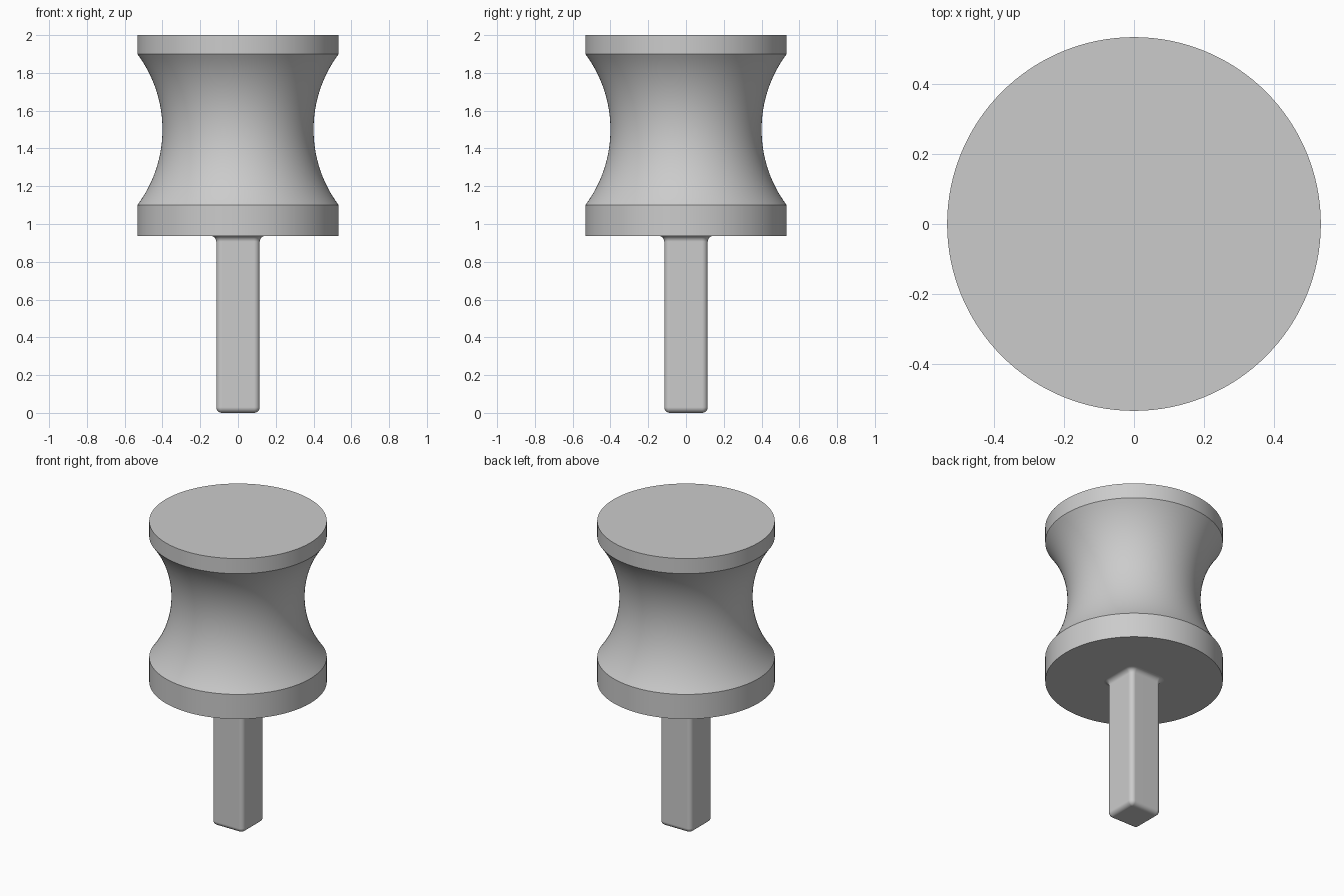
import bpy, bmesh
from math import sin, cos, pi, asin, sqrt

cube = bpy.data.objects.get("Cube")
if cube:
    bpy.data.objects.remove(cube, do_unlink=True)

grey = bpy.data.materials.new("plain_grey")
grey.use_nodes = True
colour = (0.6, 0.6, 0.6, 1)
grey.diffuse_color = colour
grey.node_tree.nodes["Principled BSDF"].inputs["Base Color"].default_value = colour


def loft(name, rings):
    """Skin a stack of closed rings and cap both ends."""
    bm = bmesh.new()
    loops = [[bm.verts.new(p) for p in ring] for ring in rings]
    n = len(loops[0])
    for low, high in zip(loops, loops[1:]):
        for i in range(n):
            j = (i + 1) % n
            bm.faces.new((low[i], low[j], high[j], high[i]))
    bm.faces.new(loops[0][::-1])
    bm.faces.new(loops[-1])
    mesh = bpy.data.meshes.new(name)
    bm.to_mesh(mesh)
    bm.free()
    mesh.materials.append(grey)
    obj = bpy.data.objects.new(name, mesh)
    bpy.context.collection.objects.link(obj)
    bpy.ops.object.select_all(action="DESELECT")
    obj.select_set(True)
    bpy.context.view_layer.objects.active = obj
    bpy.ops.object.shade_smooth_by_angle()
    weighted = obj.modifiers.new("flat_face_normals", "WEIGHTED_NORMAL")
    weighted.keep_sharp = True
    return obj


def circle(r, z, n=128):
    return [(r * cos(2 * pi * i / n), r * sin(2 * pi * i / n), z) for i in range(n)]


def rounded_square(core, r, z, steps=6):
    ring = []
    for q, (sx, sy) in enumerate([(1, 1), (-1, 1), (-1, -1), (1, -1)]):
        for k in range(steps + 1):
            a = (q + k / steps) * pi / 2
            ring.append((sx * core + r * cos(a), sy * core + r * sin(a), z))
    return ring


# Spool: two rims joined by a concave circular groove
rim, waist, base, top = 0.533, 0.4, 0.937, 2.0
groove_mid, groove_half = 1.5, 0.4
depth = rim - waist
arc_r = (groove_half ** 2 + depth ** 2) / (2 * depth)
span = asin(groove_half / arc_r)
segments = 32
profile = [(rim, base)]
for i in range(segments + 1):
    a = span * (2 * i / segments - 1)
    profile.append((waist + arc_r * (1 - cos(a)), groove_mid + arc_r * sin(a)))
profile.append((rim, top))
loft("spool_body", [circle(r, z) for r, z in profile])

# Square pin: rounded tip and edges, flared fillet under the spool
core, fillet, steps = 0.085, 0.03, 6
rings = []
for i in range(steps + 1):
    a = i / steps * pi / 2
    rings.append(rounded_square(core, max(fillet * sin(a), 0.0005), fillet * (1 - cos(a))))
for i in range(steps + 1):
    a = i / steps * pi / 2
    rings.append(rounded_square(core, fillet * (2 - cos(a)), base - fillet * (1 - sin(a))))
loft("square_pin", rings)
